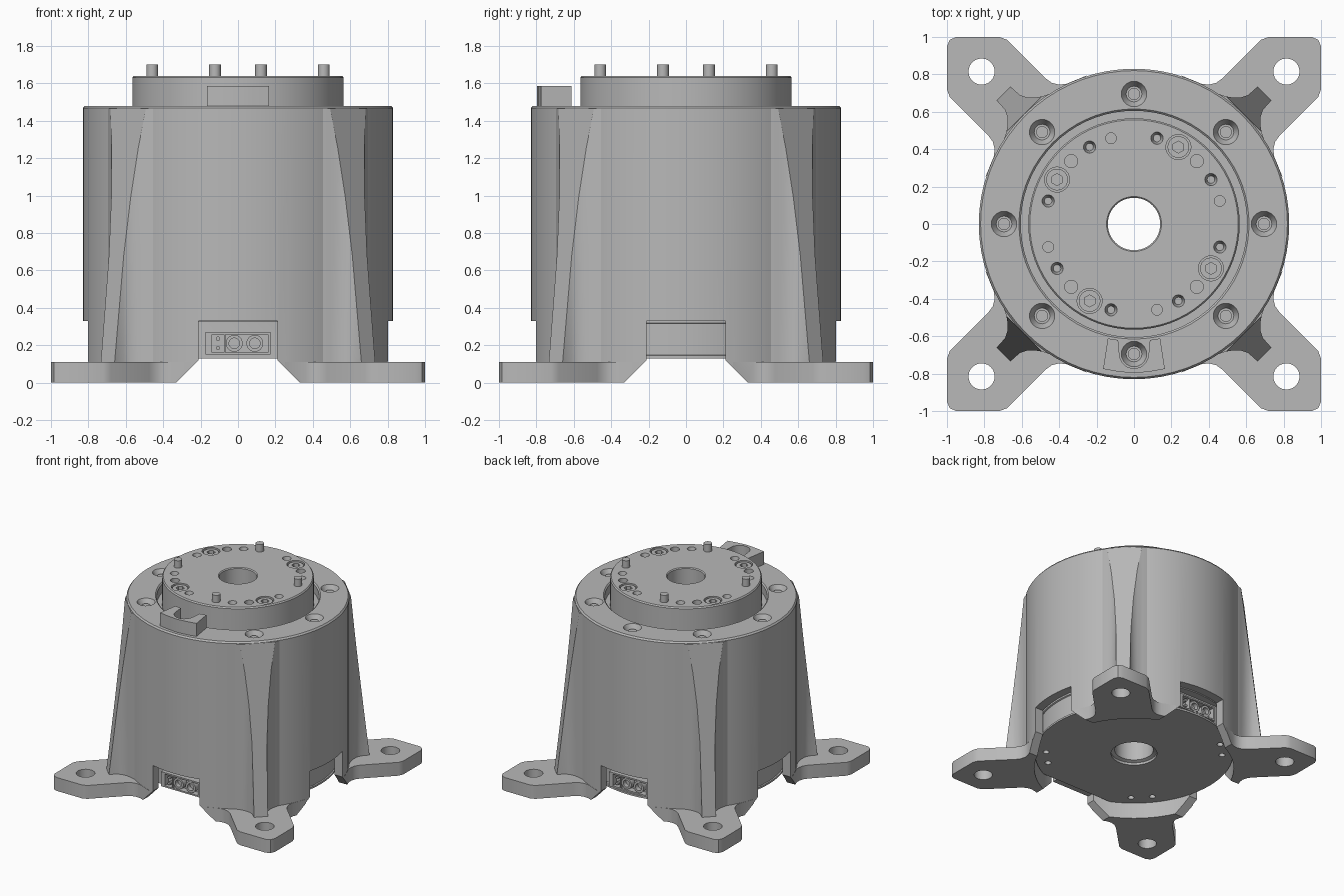
import bpy, bmesh, math
from mathutils import Matrix, Vector

if "Cube" in bpy.data.objects:
    bpy.data.objects.remove(bpy.data.objects["Cube"])

GREY = bpy.data.materials.new("machined grey")
GREY.use_nodes = True
GREY.diffuse_color = (0.48, 0.48, 0.48, 1)
GREY.node_tree.nodes["Principled BSDF"].inputs["Base Color"].default_value = (0.48, 0.48, 0.48, 1)


def finish(name, bm, angle=0.0):
    bmesh.ops.recalc_face_normals(bm, faces=bm.faces)
    bm.transform(Matrix.Rotation(math.radians(angle), 4, 'Z'))
    mesh = bpy.data.meshes.new(name)
    bm.to_mesh(mesh)
    bm.free()
    mesh.materials.append(GREY)
    obj = bpy.data.objects.new(name, mesh)
    bpy.context.collection.objects.link(obj)
    return obj


def lathe(name, profile, seg=72):
    bm = bmesh.new()
    verts = [bm.verts.new((r, 0, z)) for r, z in profile]
    edges = [bm.edges.new((v, verts[i - 1])) for i, v in enumerate(verts)]
    bmesh.ops.spin(bm, geom=verts + edges, cent=(0, 0, 0), axis=(0, 0, 1),
                   angle=math.tau, steps=seg)
    bmesh.ops.remove_doubles(bm, verts=bm.verts, dist=1e-4)
    return finish(name, bm)


def add_prism(bm, points, z0, z1):
    face = bm.faces.new([bm.verts.new((x, y, z0)) for x, y in points])
    out = bmesh.ops.extrude_face_region(bm, geom=[face])["geom"]
    top = [v for v in out if isinstance(v, bmesh.types.BMVert)]
    bmesh.ops.translate(bm, verts=top, vec=(0, 0, z1 - z0))


def prism(name, points, z0, z1, angle=0.0):
    bm = bmesh.new()
    add_prism(bm, points, z0, z1)
    return finish(name, bm, angle)


def box(name, x0, x1, y0, y1, z0, z1, angle=0.0):
    return prism(name, [(x0, y0), (x1, y0), (x1, y1), (x0, y1)], z0, z1, angle)


def cylinders(name, spots, z0, z1, r0, r1=None, seg=24, lying=False, angle=0.0):
    """Upright cylinders at (x, y); lying ones run along y at (x, z)."""
    bm = bmesh.new()
    for a, b in spots:
        mid = (z0 + z1) / 2
        place = Matrix.Translation((a, b, mid))
        if lying:
            place = Matrix.Translation((a, mid, b)) @ Matrix.Rotation(math.pi / 2, 4, 'X')
        bmesh.ops.create_cone(bm, cap_ends=True, segments=seg, radius1=r0,
                              radius2=r0 if r1 is None else r1, depth=z1 - z0, matrix=place)
    return finish(name, bm, angle)


def combine(target, tools, operation='DIFFERENCE'):
    bpy.context.view_layer.objects.active = target
    for tool in tools:
        mod = target.modifiers.new("combine", 'BOOLEAN')
        mod.operation, mod.solver, mod.object = operation, 'EXACT', tool
        bpy.ops.object.modifier_apply(modifier=mod.name)
        bpy.data.objects.remove(tool)


def ring(radius, first, step=90):
    return [(radius * math.cos(math.radians(a)), radius * math.sin(math.radians(a)))
            for a in range(first, first + 360, step)]


# Housing shell with a lid lip around the rotor
housing = lathe("housing", [(0.76, 0), (0.83, 0), (0.83, 1.467), (0.82, 1.48), (0.615, 1.48),
                            (0.605, 1.47), (0.605, 1.36), (0.76, 1.36)])

# Four diagonal mounting feet, symmetric about the diagonal
half = [(0.985, 0.985), (0.95, 1), (0.72, 1), (0.68, 0.985), (0.475, 0.78), (0.44, 0.755),
        (0.40, 0.745), (0.36, 0.75), (0.25, 0.795)]
outline = half + [(0.56, 0.56)] + [(y, x) for x, y in reversed(half[1:])]
for k in range(4):
    combine(housing, [prism("foot", outline, 0, 0.11, 90 * k)], 'UNION')
combine(housing, [cylinders("bolt_holes", ring(0.815 * math.sqrt(2), 45), -0.1, 0.2, 0.07)])

# Openings with chamfered lower corners on all four sides
for k in range(2):
    bm = bmesh.new()
    add_prism(bm, [(-0.43, -0.1), (0.43, -0.1), (0.21, 0.12), (0.21, 0.33),
                   (-0.21, 0.33), (-0.21, 0.12)], -1.2, 1.2)
    bm.transform(Matrix.Rotation(math.pi / 2, 4, 'X'))
    combine(housing, [finish("opening", bm, 90 * k)])

# Countersunk lid screws
lid_spots = ring(0.695, 0, 45)
combine(housing, [cylinders("countersinks", lid_spots, 1.43, 1.49, 0.042, 0.073)])
lid_screws = cylinders("lid_screws", lid_spots, 1.42, 1.452, 0.032)

# Tapering ribs: flared section trimmed by a sloping plane
side = [(0.78, 0.21), (0.812, 0.17), (0.83, 0.135), (0.855, 0.1), (0.885, 0.073),
        (0.92, 0.056), (1.02, 0.05)]
ribs = []
for k in range(4):
    bm = bmesh.new()
    add_prism(bm, side + [(r, -w) for r, w in reversed(side)], 0.1, 1.465)
    cut = bmesh.ops.bisect_plane(bm, geom=bm.verts[:] + bm.edges[:] + bm.faces[:],
                                 plane_co=(0.985, 0, 0.11), plane_no=Vector((1.36, 0, 0.155)),
                                 clear_outer=True)["geom_cut"]
    bmesh.ops.contextual_create(bm, geom=[e for e in cut if isinstance(e, bmesh.types.BMEdge)])
    ribs.append(finish("rib", bm, 45 + 90 * k))

# Inner body with bottom cover, open through the middle
core = lathe("inner_body", [(0.147, 0.16), (0.175, 0.15), (0.175, 0.13), (0.755, 0.13),
                            (0.755, 0.145), (0.745, 0.148), (0.745, 0.315), (0.755, 0.32),
                            (0.755, 1.40), (0.147, 1.40)])
cover_spots = [p for a in (38, 52) for p in ring(0.67, a)]
combine(core, [box("front_flat", -0.5, 0.5, -0.9, -0.68, 0, 0.325),
               box("back_pocket", -0.3, 0.3, 0.69, 0.9, 0.15, 0.325),
               cylinders("cover_holes", cover_spots, 0.1, 0.17, 0.024, seg=16)])

# Rotor flange with its ring of holes
rotor = lathe("rotor", [(0.14, 1.37), (0.565, 1.37), (0.565, 1.63), (0.557, 1.64),
                        (0.147, 1.64), (0.14, 1.633)])
R = 0.475
thread_spots = ring(R, 75) + ring(R, 30)
screw_spots = ring(R, 60)
combine(rotor, [cylinders("thread_holes", thread_spots, 1.585, 1.65, 0.02, 0.035),
                cylinders("plain_holes", ring(R, 45), 1.60, 1.65, 0.035),
                cylinders("screw_bores", screw_spots, 1.59, 1.65, 0.067)])
rotor_screws = cylinders("rotor_screws", screw_spots, 1.58, 1.632, 0.058)
combine(rotor_screws, [cylinders("hex_sockets", screw_spots, 1.60, 1.65, 0.032, seg=6)])
pins = cylinders("locating_pins", ring(R, 15), 1.6, 1.70, 0.031)

# U-shaped index block around the front lid screw
u_arc = [(0.078 * math.cos(math.radians(a)), -0.695 + 0.078 * math.sin(math.radians(a)))
         for a in range(0, -181, -20)]
block = prism("index_block", [(0.085, -0.62), (0.14, -0.612), (0.165, -0.775), (0.08, -0.79),
                              (0, -0.797), (-0.08, -0.79), (-0.165, -0.775), (-0.14, -0.612),
                              (-0.085, -0.62)] + u_arc[::-1], 1.475, 1.587)

# Cable connectors at front and back
connectors = []
sockets = [(-0.02, 0.21), (0.09, 0.21)]
for angle in (0, 180):
    frame = box("connector_frame", -0.175, 0.175, -0.75, -0.66, 0.15, 0.27, angle)
    combine(frame, [box("signal_slot", -0.14, -0.075, -0.8, -0.70, 0.162, 0.258, angle),
                    box("power_slot", -0.066, 0.16, -0.8, -0.70, 0.162, 0.258, angle)])
    plugs = cylinders("power_plugs", sockets, -0.745, -0.69, 0.045, lying=True, angle=angle)
    combine(plugs, [cylinders("plug_bores", sockets, -0.76, -0.71, 0.028,
                              lying=True, angle=angle)])
    signal = cylinders("signal_pins", [(-0.107, 0.185), (-0.107, 0.235)], -0.745, -0.69,
                       0.012, seg=8, lying=True, angle=angle)
    connectors += [frame, plugs, signal]

# Smooth the round surfaces, keep edges crisp
bpy.ops.object.select_all(action='DESELECT')
for obj in [housing, lid_screws, core, rotor, rotor_screws, pins, block] + ribs + connectors:
    obj.select_set(True)
bpy.context.view_layer.objects.active = housing
bpy.ops.object.shade_smooth_by_angle(angle=math.radians(30))
